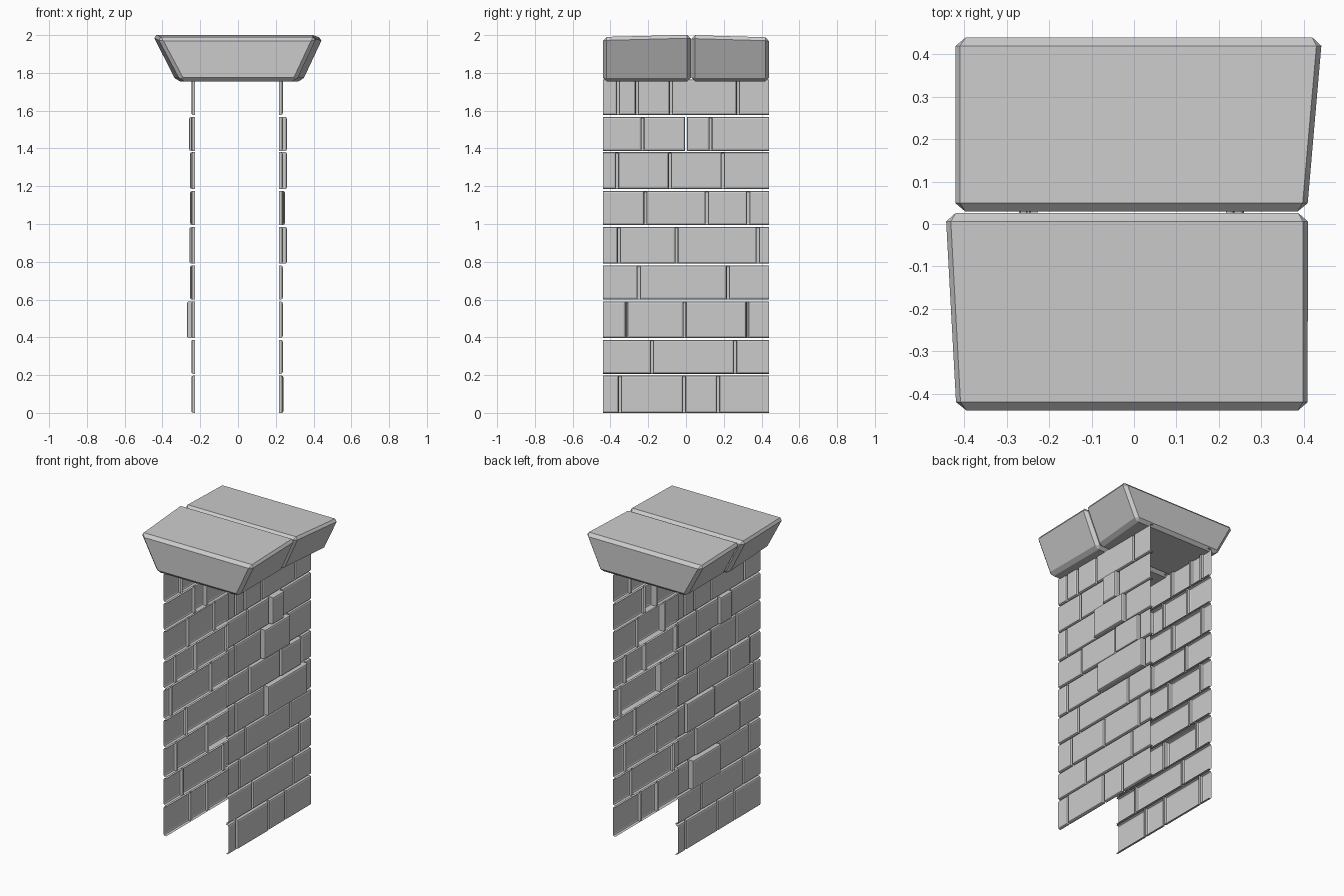
import bpy, bmesh

if "Cube" in bpy.data.objects:
    bpy.data.objects.remove(bpy.data.objects["Cube"])

END = 0.44      # walls are cut flat at y = +/- END
INNER = 0.222   # back plane of the brick shells, measured from the wall axis
AXIS = -0.005
GAP = 0.006

# Courses: bottom z, top z, joints along y
COURSES = [
    (0.0, 0.197, (-0.35, -0.01, 0.17)),
    (0.207, 0.387, (-0.18, 0.26)),
    (0.397, 0.59, (-0.315, -0.007, 0.325)),
    (0.60, 0.78, (-0.25, 0.222)),
    (0.79, 0.985, (-0.355, -0.05, 0.38)),
    (0.995, 1.175, (-0.215, 0.11, 0.33)),
    (1.185, 1.38, (-0.365, -0.085, 0.195)),
    (1.387, 1.567, (-0.23, 0.0, 0.13)),
    (1.577, 1.765, (-0.36, -0.26, -0.08, 0.275)),
]


def make_object(name, bm):
    mesh = bpy.data.meshes.new(name)
    bm.to_mesh(mesh)
    bm.free()
    obj = bpy.data.objects.new(name, mesh)
    bpy.context.collection.objects.link(obj)
    return obj


def brick(bm, side, y0, y1, z0, z1, depth):
    """Open-backed brick with chamfered rim; ends on the wall cut stay open."""
    cut0, cut1 = y0 <= -END, y1 >= END
    y0 += 0 if cut0 else GAP
    y1 -= 0 if cut1 else GAP
    rings = []
    for d, inset in ((0, 0), (depth - 0.009, 0), (depth - 0.003, 0.003), (depth, 0.010)):
        a = y0 + (0 if cut0 else inset)
        b = y1 - (0 if cut1 else inset)
        corners = ((a, z0 + inset), (b, z0 + inset), (b, z1 - inset), (a, z1 - inset))
        rings.append([bm.verts.new((AXIS + side * (INNER + d), side * y, z)) for y, z in corners])
    for lo, hi in zip(rings, rings[1:]):
        for i in range(4):
            if (i == 1 and cut1) or (i == 3 and cut0):
                continue
            j = (i + 1) % 4
            bm.faces.new((lo[i], lo[j], hi[j], hi[i]))
    bm.faces.new(rings[-1])


def wall(name, side, depths):
    """The second wall is the first turned half a circle, with other bricks raised."""
    bm = bmesh.new()
    for row, (z0, z1, joints) in enumerate(COURSES):
        ys = (-END, *joints, END)
        for k in range(len(ys) - 1):
            brick(bm, side, ys[k], ys[k + 1], z0, z1, depths.get((row, k), 0.02))
    return make_object(name, bm)


# Brick walls, with raised bricks keyed by (course, brick)
wall("right_brick_wall", 1, {(0, 1): 0.024, (4, 2): 0.042, (5, 2): 0.032, (5, 1): 0.026,
                             (6, 2): 0.042, (7, 2): 0.042})
wall("left_brick_wall", -1, {(2, 1): 0.044, (3, 1): 0.028, (4, 1): 0.03, (5, 2): 0.026,
                             (6, 1): 0.028, (7, 2): 0.032})


def cap_stone(name, ya, yb, top_a, top_b, za, zb):
    """Coping stone: wide top, narrow underside, slightly skewed, chamfered edges."""
    bm = bmesh.new()
    ends = []
    for y, (xl, xr), z in ((ya, top_a, za), (yb, top_b, zb)):
        pts = ((xl + 0.125, 1.755), (xr - 0.11, 1.755), (xr, z), (xl, z))
        ends.append([bm.verts.new((x, y, zz)) for x, zz in pts])
    a, b = ends
    bm.faces.new(a)
    bm.faces.new(b[::-1])
    for i in range(4):
        j = (i + 1) % 4
        bm.faces.new((a[j], a[i], b[i], b[j]))
    bmesh.ops.recalc_face_normals(bm, faces=bm.faces)
    bmesh.ops.bevel(bm, geom=bm.edges[:], offset=0.02, segments=1,
                    affect='EDGES', profile=0.5)
    return make_object(name, bm)


# Two coping stones
cap_stone("front_cap_stone", -0.44, 0.026, (-0.428, 0.418), (-0.453, 0.418), 1.99, 2.002)
cap_stone("back_cap_stone", 0.029, 0.44, (-0.43, 0.416), (-0.43, 0.452), 2.0, 1.988)
